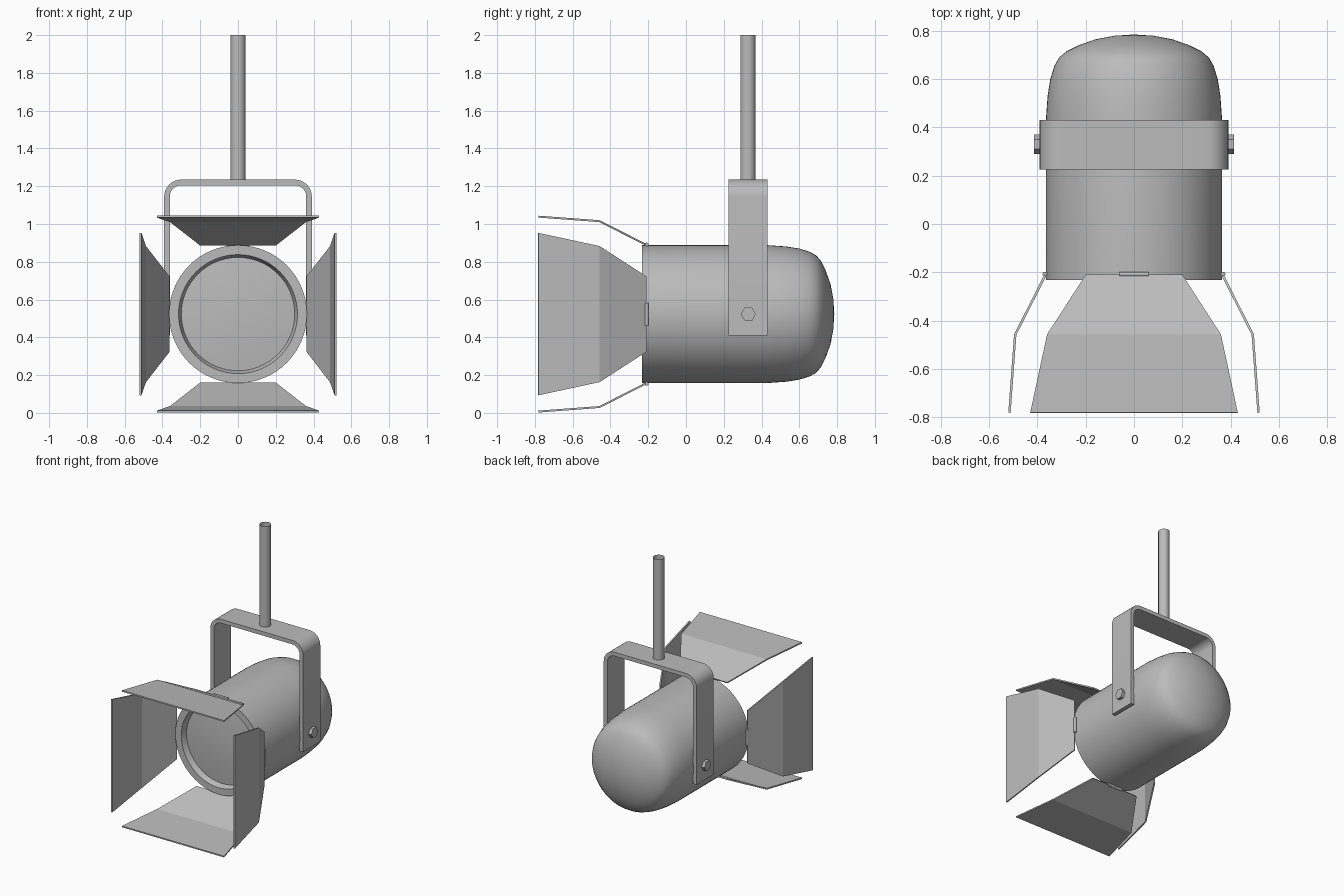
import bpy, bmesh, math
from mathutils import Matrix, Vector

if "Cube" in bpy.data.objects:
    bpy.data.objects.remove(bpy.data.objects["Cube"], do_unlink=True)

CZ = 0.523      # height of the lamp axis
YOKE_Y = 0.328  # depth of the yoke and pole

grey = bpy.data.materials.new("grey metal")
grey.use_nodes = True
grey.diffuse_color = (0.5, 0.5, 0.5, 1)
grey.node_tree.nodes["Principled BSDF"].inputs["Base Color"].default_value = (0.5, 0.5, 0.5, 1)


def finish(name, bm, smooth=None):
    bmesh.ops.recalc_face_normals(bm, faces=bm.faces)
    mesh = bpy.data.meshes.new(name)
    bm.to_mesh(mesh)
    bm.free()
    mesh.materials.append(grey)
    obj = bpy.data.objects.new(name, mesh)
    bpy.context.collection.objects.link(obj)
    if smooth:
        bpy.ops.object.select_all(action="DESELECT")
        obj.select_set(True)
        bpy.context.view_layer.objects.active = obj
        bpy.ops.object.shade_smooth_by_angle(angle=math.radians(smooth))
    return obj


def cylinder(name, radius, length, matrix, sides, caps=True, smooth=40):
    bm = bmesh.new()
    bmesh.ops.create_cone(bm, cap_ends=caps, segments=sides, radius1=radius,
                          radius2=radius, depth=length, matrix=matrix)
    return finish(name, bm, smooth)


def lathe(name, profile, sides=64):
    """Spin (radius, y) points around the lamp axis."""
    bm = bmesh.new()
    verts = [bm.verts.new((r, y, CZ)) for r, y in profile]
    edges = [bm.edges.new(pair) for pair in zip(verts, verts[1:])]
    bmesh.ops.spin(bm, geom=verts + edges, cent=(0, 0, CZ), axis=(0, 1, 0),
                   angle=math.tau, steps=sides)
    bmesh.ops.remove_doubles(bm, verts=bm.verts, dist=0.0005)
    return finish(name, bm, 35)


# Housing: domed back, straight barrel, front rim and slightly domed lens
lathe("lamp_housing", [
    (0, 0.785), (0.08, 0.78), (0.16, 0.765), (0.23, 0.74), (0.28, 0.715),
    (0.31, 0.69), (0.33, 0.655), (0.347, 0.60), (0.358, 0.53), (0.365, 0.43),
    (0.365, -0.233), (0.315, -0.233), (0.30, -0.19),
    (0.22, -0.198), (0.11, -0.205), (0, -0.208)])

# Yoke: bent flat strap with rounded upper corners
def strap_half(outer, top, radius):
    pts = [(outer, 0.41)]
    for i in range(9):
        a = math.radians(i * 90 / 8)
        pts.append((outer - radius + radius * math.cos(a), top - radius + radius * math.sin(a)))
    return pts

bm = bmesh.new()
outer, inner = strap_half(0.391, 1.235, 0.09), strap_half(0.361, 1.205, 0.06)
outer += [(-x, z) for x, z in reversed(outer)]
inner += [(-x, z) for x, z in reversed(inner)]
rings = [[bm.verts.new(p) for p in ((a[0], YOKE_Y - 0.103, a[1]), (a[0], YOKE_Y + 0.103, a[1]),
                                    (b[0], YOKE_Y + 0.103, b[1]), (b[0], YOKE_Y - 0.103, b[1]))]
         for a, b in zip(outer, inner)]
for r, s in zip(rings, rings[1:]):
    for i in range(4):
        j = (i + 1) % 4
        bm.faces.new((r[i], r[j], s[j], s[i]))
bm.faces.new(rings[0])
bm.faces.new(rings[-1])
finish("yoke", bm, 35)

# Hanging pole: open tube
cylinder("hanging_pole", 0.04, 0.77, Matrix.Translation((0, YOKE_Y, 1.615)), 24, caps=False)

# Hexagonal pivot bolts
for side, label in ((1, "left"), (-1, "right")):
    place = Matrix.Translation((side * 0.40, YOKE_Y + 0.002, CZ)) @ Matrix.Rotation(math.pi / 2, 4, "Y")
    cylinder(label + "_pivot_bolt", 0.04, 0.03, place, 6, smooth=None)

# Four barn doors with hinge pins, turned around the lamp axis
for k, label in enumerate(("top", "left", "bottom", "right")):
    turn = Matrix.Translation((0, 0, CZ)) @ Matrix.Rotation(k * math.pi / 2, 4, "Y")
    bm = bmesh.new()
    rows = []
    for half, y, r in ((0.20, -0.212, 0.367), (0.36, -0.458, 0.492), (0.43, -0.782, 0.516)):
        rows.append([bm.verts.new(turn @ Vector((s * half, y, r))) for s in (-1, 1)])
    for a, b in zip(rows, rows[1:]):
        bm.faces.new((a[0], a[1], b[1], b[0]))
    door = finish(label + "_barn_door", bm)
    mod = door.modifiers.new("thickness", "SOLIDIFY")
    mod.thickness = 0.01
    mod.offset = 0
    pin = turn @ Matrix.Translation((0, -0.208, 0.369)) @ Matrix.Rotation(math.pi / 2, 4, "Y")
    cylinder(label + "_hinge_pin", 0.01, 0.12, pin, 12)
